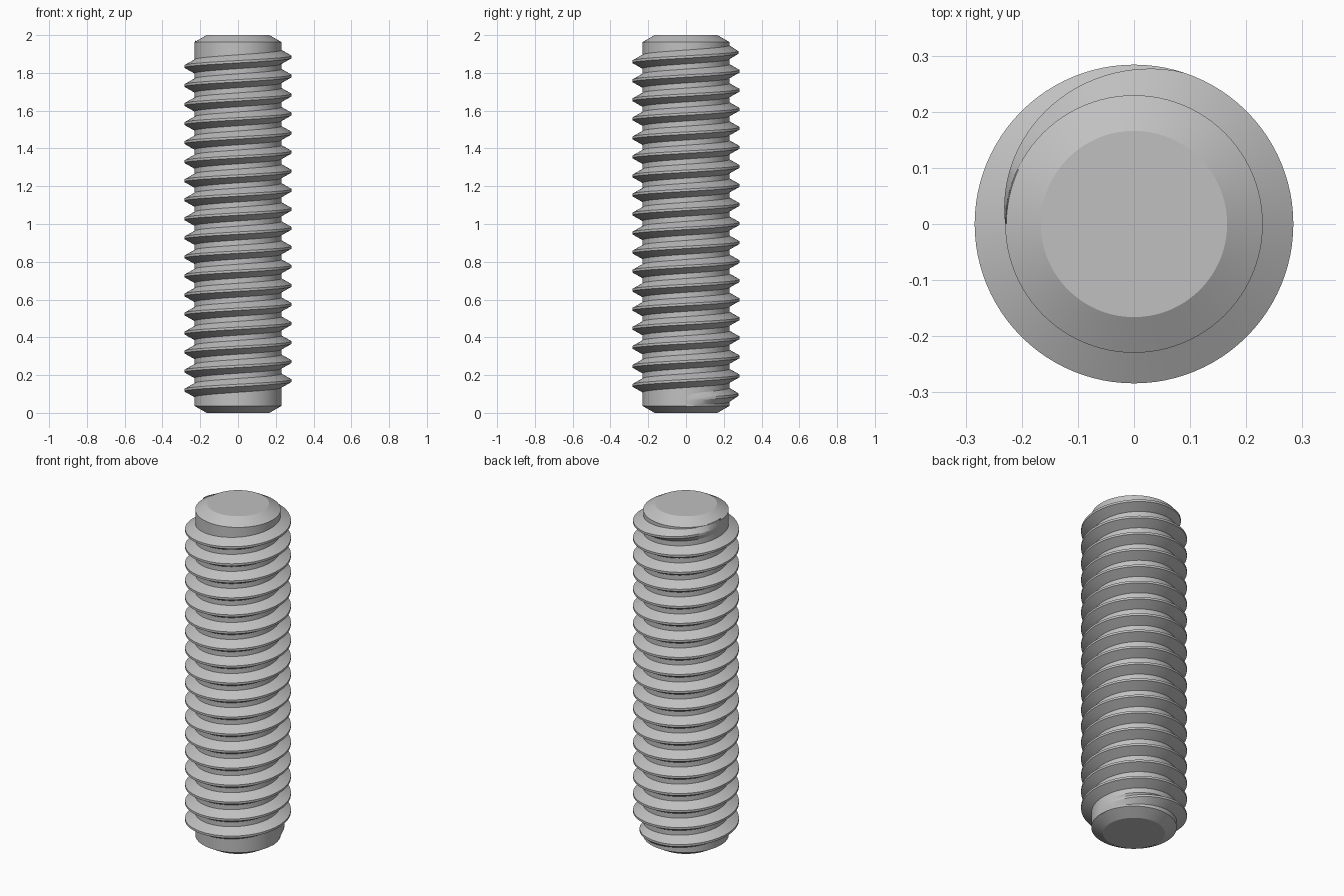
import bpy, bmesh
from math import cos, sin, tan, tau, radians

cube = bpy.data.objects.get("Cube")
if cube:
    bpy.data.objects.remove(cube)

LENGTH = 2.0
ROOT, CREST = 0.2295, 0.284      # minor and major radius
END = 0.166                      # radius of the flat ends
PITCH = 0.1008
START, TURNS = 0.07, 18.5        # height of the thread start, number of turns
RUNOUT = 107 / 360               # turns over which the thread fades out
SEGS = 96                        # steps per turn

steel = bpy.data.materials.new("grey steel")
steel.use_nodes = True
colour = (0.53, 0.53, 0.53, 1)
steel.diffuse_color = colour
steel.node_tree.nodes["Principled BSDF"].inputs["Base Color"].default_value = colour


def sweep(name, profile_at, turns, pitch, closed):
    """Sweep an (r, z) profile round the z axis, capping its open ends."""
    bm = bmesh.new()
    steps = int(turns * SEGS)
    rows = []
    for i in range(steps if closed else steps + 1):
        t = i / SEGS
        a = tau * t
        rows.append([bm.verts.new((r * cos(a), r * sin(a), z + pitch * t))
                     for r, z in profile_at(t)])
    n = len(rows[0])
    for i in range(steps):
        a, b = rows[i], rows[(i + 1) % len(rows)]
        for j in range(n - 1):
            bm.faces.new((a[j], b[j], b[j + 1], a[j + 1]))
    if closed:
        bm.faces.new([row[0] for row in reversed(rows)])
        bm.faces.new([row[-1] for row in rows])
    else:
        bm.faces.new(rows[0])
        bm.faces.new(rows[-1][::-1])
    bmesh.ops.recalc_face_normals(bm, faces=bm.faces)
    mesh = bpy.data.meshes.new(name)
    bm.to_mesh(mesh)
    bm.free()
    mesh.materials.append(steel)
    obj = bpy.data.objects.new(name, mesh)
    bpy.context.collection.objects.link(obj)
    bpy.ops.object.select_all(action='DESELECT')
    obj.select_set(True)
    bpy.context.view_layer.objects.active = obj
    bpy.ops.object.shade_smooth_by_angle(angle=radians(25))
    return obj


# Core rod with chamfered ends
chamfer = (ROOT - END) * tan(radians(30))
core = [(END, 0), (ROOT, chamfer), (ROOT, LENGTH - chamfer), (END, LENGTH)]
sweep("core_rod", lambda t: core, 1, 0, True)


# Helical thread: 60 degree flanks, flat crest, fading into the core at both ends
def thread_profile(t):
    fade = min(1, t / RUNOUT, (TURNS - t) / RUNOUT)
    crest = ROOT + (CREST - ROOT) * fade
    flat = PITCH / 16
    base = flat + (CREST - ROOT) * tan(radians(30))
    sunk = ROOT - 0.002
    return [(sunk, START - base), (crest, START - flat),
            (crest, START + flat), (sunk, START + base)]


sweep("screw_thread", thread_profile, TURNS, PITCH, False)
